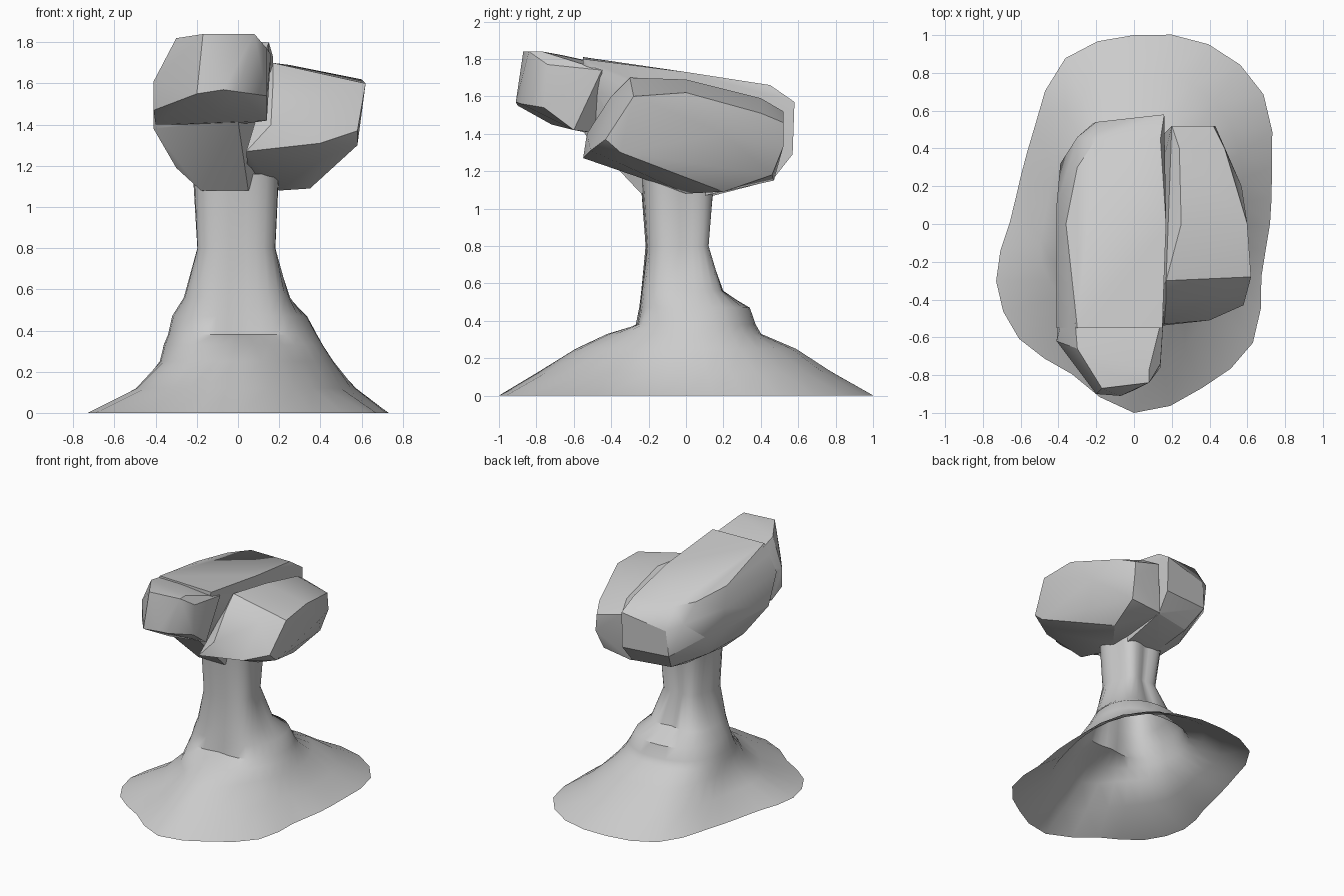
import bpy, bmesh, math

cube = bpy.data.objects.get("Cube")
if cube:
    bpy.data.objects.remove(cube)

stone = bpy.data.materials.new("grey stone")
stone.use_nodes = True
GREY = (0.6, 0.6, 0.6, 1)
stone.diffuse_color = GREY
stone.node_tree.nodes["Principled BSDF"].inputs["Base Color"].default_value = GREY


def finish(name, bm):
    """Turn a bmesh into a named stone object."""
    bmesh.ops.recalc_face_normals(bm, faces=bm.faces)
    mesh = bpy.data.meshes.new(name)
    bm.to_mesh(mesh)
    bm.free()
    mesh.materials.append(stone)
    obj = bpy.data.objects.new(name, mesh)
    bpy.context.collection.objects.link(obj)
    return obj


def select(obj):
    bpy.ops.object.select_all(action='DESELECT')
    obj.select_set(True)
    bpy.context.view_layer.objects.active = obj


def boulder(name, points):
    """Faceted rock: the convex hull of a few corner points."""
    bm = bmesh.new()
    verts = [bm.verts.new(p) for p in points]
    result = bmesh.ops.convex_hull(bm, input=verts)
    loose = {v for v in result["geom_interior"] + result["geom_unused"]
             if isinstance(v, bmesh.types.BMVert)}
    bmesh.ops.delete(bm, geom=list(loose), context='VERTS')
    return finish(name, bm)


def rounded(radii, sides):
    """Fill a closed ring of radii with smooth in-between values."""
    while len(radii) < sides:
        count = len(radii)
        finer = []
        for i, r in enumerate(radii):
            after, beyond = radii[(i + 1) % count], radii[(i + 2) % count]
            finer += [r, (9 * (r + after) - radii[i - 1] - beyond) / 16]
        radii = finer
    return radii


def loft(name, rings, sides):
    """Open skin through rings of (height, radii by direction)."""
    bm = bmesh.new()
    loops = []
    step = math.tau / sides
    for z, radii in rings:
        loops.append([bm.verts.new((r * math.cos(i * step), r * math.sin(i * step), z))
                      for i, r in enumerate(rounded(radii, sides))])
    for low, high in zip(loops, loops[1:]):
        for i in range(sides):
            bm.faces.new((low[i - 1], low[i], high[i], high[i - 1]))
    return finish(name, bm)


# Flared foot and stem; radii run anticlockwise from +x
foot_rings = [
    (0, (.72, .79, .97, 1.03, 1, .95, .74, .65, .66, .79, .86, .86, 1, .94, .89, .73)),
    (.12, (.55, .62, .73, .8, .79, .72, .58, .48, .48, .53, .55, .62, .8, .7, .6, .54)),
    (.25, (.46, .49, .54, .61, .58, .57, .46, .4, .38, .39, .42, .46, .59, .54, .46, .45)),
    (.33, (.41, .44, .4, .4, .36, .38, .42, .39)),
]
stem_rings = [
    (.38, (.38, .41, .37, .37, .34, .34, .25, .33)),
    (.47, (.33, .37, .34, .34, .32, .31, .24, .3)),
    (.56, (.25, .25, .18, .26, .26, .29, .23, .28)),
    (.8, (.16, .16, .1, .15, .17, .25, .21, .23)),
    (1.16, (.18, .19, .14, .2, .2, .27, .24, .25)),
]
foot = loft("stem_and_foot", foot_rings + stem_rings, 32)

# Cap: long sloping slab, its overhanging nose, and a side lobe
cap = boulder("cap", [
    (-.3, -.55, 1.81), (.15, -.55, 1.8), (.17, 0, 1.73), (.14, .45, 1.66),
    (-.2, .45, 1.66), (-.3, .3, 1.67), (-.36, 0, 1.7), (-.41, -.55, 1.61),
    (-.41, .1, 1.57), (-.3, .46, 1.55), (-.2, .54, 1.5), (.16, .58, 1.57),
    (.16, .57, 1.29), (-.22, .53, 1.3), (-.39, .32, 1.42), (-.41, .1, 1.4),
    (-.41, -.45, 1.38), (0, -.56, 1.42), (-.3, -.3, 1.19), (-.18, -.24, 1.08),
    (.05, -.24, 1.08), (-.3, .15, 1.2), (-.15, .4, 1.15), (.15, .46, 1.15),
    (-.1, .15, 1.07), (.15, .1, 1.07),
])
nose = boulder("nose", [
    (-.3, -.66, 1.82), (-.17, -.87, 1.84), (.08, -.84, 1.84), (.08, -.77, 1.84),
    (-.16, -.78, 1.84), (.14, -.74, 1.77), (.16, -.45, 1.74), (-.33, -.3, 1.74),
    (-.41, -.62, 1.61), (-.41, -.62, 1.47), (-.2, -.9, 1.55), (-.07, -.91, 1.57),
    (0, -.88, 1.56), (.14, -.76, 1.54), (.14, -.6, 1.42), (-.1, -.72, 1.45),
    (-.4, -.5, 1.4), (0, -.45, 1.4),
])
lobe = boulder("lobe", [
    (.17, -.4, 1.6), (.17, -.3, 1.7), (.25, 0, 1.69), (.45, -.37, 1.57),
    (.62, -.28, 1.6), (.6, 0, 1.62), (.24, .4, 1.59), (.2, .52, 1.52),
    (.48, .4, 1.51), (.42, .52, 1.46), (.16, -.53, 1.4), (.2, -.53, 1.29),
    (.4, -.51, 1.31), (.58, -.43, 1.37), (.04, -.55, 1.27), (.58, -.35, 1.3),
    (.42, -.35, 1.24), (.05, -.38, 1.23), (.05, -.1, 1.14), (.35, .2, 1.09),
    (.2, 0, 1.08), (.15, .47, 1.15), (.4, .46, 1.18), (.43, .52, 1.33),
    (.57, .2, 1.4),
])

# Fuse the cap rocks
select(cap)
for rock in (nose, lobe):
    mod = cap.modifiers.new("fuse", 'BOOLEAN')
    mod.operation = 'UNION'
    mod.solver = 'EXACT'
    mod.object = rock
    bpy.ops.object.modifier_apply(modifier=mod.name)
    bpy.data.objects.remove(rock)

# Soft slopes with crisp breaks
for obj, angle in ((foot, 38), (cap, 28)):
    select(obj)
    bpy.ops.object.shade_smooth_by_angle(angle=math.radians(angle))
